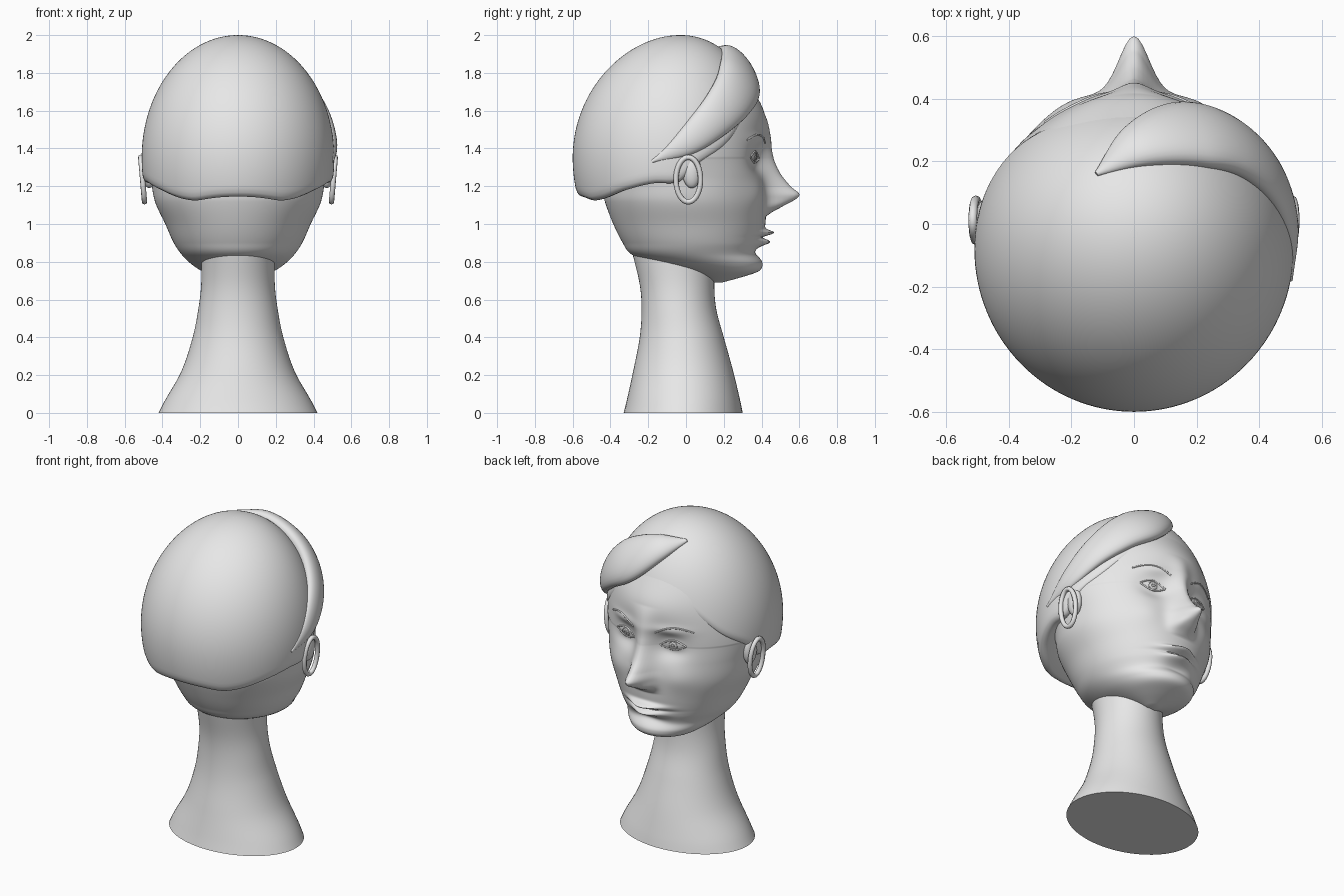
import bpy, bmesh, math
from mathutils import Vector

cube = bpy.data.objects.get("Cube")
if cube:
    bpy.data.objects.remove(cube, do_unlink=True)

grey = bpy.data.materials.new("plain_grey")
grey.use_nodes = True
grey.diffuse_color = (0.8, 0.8, 0.8, 1)
grey.node_tree.nodes["Principled BSDF"].inputs["Base Color"].default_value = (0.8, 0.8, 0.8, 1)


# ---------- helpers ----------
def smooth(obj, angle=50):
    bpy.ops.object.select_all(action='DESELECT')
    obj.select_set(True)
    bpy.context.view_layer.objects.active = obj
    bpy.ops.object.shade_smooth_by_angle(angle=math.radians(angle))


def table(rows, t):
    """Smooth interpolation through rows of (t, value, value...)."""
    t = min(max(t, rows[0][0]), rows[-1][0])
    i = 0
    while i < len(rows) - 2 and t > rows[i + 1][0]:
        i += 1

    def slope(j, c):
        a, b = rows[max(j - 1, 0)], rows[min(j + 1, len(rows) - 1)]
        return (b[c] - a[c]) / (b[0] - a[0])
    p, q = rows[i], rows[i + 1]
    h = q[0] - p[0]
    s = (t - p[0]) / h
    return [p[c] * (1 + 2 * s) * (1 - s) ** 2 + q[c] * s * s * (3 - 2 * s)
            + h * slope(i, c) * s * (1 - s) ** 2 - h * slope(i + 1, c) * s * s * (1 - s)
            for c in range(1, len(p))]


def loft(name, rings, angle=50):
    """Skin closed rings of equal size and cap both ends."""
    bm = bmesh.new()
    vs = [[bm.verts.new(p) for p in r] for r in rings]
    n = len(rings[0])
    for a, b in zip(vs, vs[1:]):
        for i in range(n):
            bm.faces.new((a[i], a[(i + 1) % n], b[(i + 1) % n], b[i]))
    bm.faces.new(vs[0][::-1])
    bm.faces.new(vs[-1])
    bmesh.ops.recalc_face_normals(bm, faces=bm.faces)
    me = bpy.data.meshes.new(name)
    bm.to_mesh(me)
    bm.free()
    me.materials.append(grey)
    obj = bpy.data.objects.new(name, me)
    bpy.context.collection.objects.link(obj)
    smooth(obj, angle)
    return obj


def tube(name, pts, radius, closed=False):
    """Round wire through the points, turned into a mesh."""
    cu = bpy.data.curves.new(name, 'CURVE')
    cu.dimensions = '3D'
    cu.bevel_depth = radius
    cu.bevel_resolution = 2
    cu.use_fill_caps = True
    sp = cu.splines.new('POLY')
    sp.points.add(len(pts) - 1)
    for p, co in zip(sp.points, pts):
        p.co = (*co, 1)
    sp.use_cyclic_u = closed
    cu.materials.append(grey)
    obj = bpy.data.objects.new(name, cu)
    bpy.context.collection.objects.link(obj)
    bpy.ops.object.select_all(action='DESELECT')
    obj.select_set(True)
    bpy.context.view_layer.objects.active = obj
    bpy.ops.object.convert(target='MESH')
    smooth(bpy.context.view_layer.objects.active)


def angles(n):
    return [2 * math.pi * i / n for i in range(n)]


def bump(d, size):
    return math.exp(-(d / size) ** 2)


# ---------- skull shape shared by head and hair ----------
def dome(z):
    t = (z - 1.35) / 0.65
    k = math.sqrt(max(0, 1 - t * t))
    yc = -0.08 + (0.05 * t * t if t > 0 else 0)
    return 0.51 * k, yc, 0.52 * k, 0.5 * k


# z, half width, back y, front y
JAW = [(0.69, 0.03, 0.13, 0.19), (0.72, 0.12, 0.06, 0.30), (0.75, 0.19, -0.03, 0.385),
       (0.79, 0.25, -0.18, 0.405), (0.84, 0.30, -0.29, 0.385), (0.9, 0.34, -0.335, 0.40),
       (1.0, 0.385, -0.385, 0.42), (1.12, 0.44, -0.43, 0.425), (1.25, 0.465, -0.46, 0.42),
       (1.35, 0.50, -0.588, 0.412)]
NOSE = [(1.04, 0), (1.065, 0.035), (1.09, 0.08), (1.15, 0.175), (1.2, 0.13),
        (1.27, 0.08), (1.38, 0.045), (1.46, 0.03), (1.58, 0)]


def section(z):
    if z > 1.35:
        w, yc, b, f = dome(z)
        return w * 0.98, yc, b * 0.98, f * 0.985
    w, back, front = table(JAW, z)
    yc = (back + front) / 2
    return w, yc, yc - back, front - yc


def features(x, z):
    """Forward relief of the face."""
    x = abs(x)
    d = table(NOSE, z)[0] * bump(x, 0.065)
    d += 0.025 * bump(x - 0.055, 0.03) * bump(z - 1.1, 0.03)
    d += 0.03 * bump(x, 0.25) * bump(z - 1.58, 0.12)
    d += 0.012 * bump(x - 0.15, 0.1) * bump(z - 1.45, 0.03)
    d -= 0.045 * bump(x - 0.15, 0.09) * bump(z - 1.34, 0.07)
    d += 0.028 * bump(x - 0.165, 0.055) * bump(z - 1.35, 0.035)
    d += 0.015 * bump(x - 0.22, 0.1) * bump(z - 1.15, 0.08)
    d += 0.055 * bump(x, 0.1) * bump(z - 0.954, 0.016)
    d += 0.045 * bump(x, 0.09) * bump(z - 0.904, 0.018)
    d -= 0.012 * bump(x, 0.13) * bump(z - 0.93, 0.008)
    return d - 0.02 * bump(x, 0.1) * bump(z - 0.855, 0.025)


def face_point(x, z):
    w, yc, _, f = section(z)
    return Vector((x, yc + f * math.sqrt(1 - (x / w) ** 2) + features(x, z), z))


# ---------- head ----------
rings = []
for i in range(211):
    z = 0.69 + (1.9 - 0.69) * i / 210
    w, yc, b, f = section(z)
    ring = []
    for a in angles(200):
        c, s = math.cos(a), math.sin(a)
        k = min(max(s / 0.4, 0), 1)
        ring.append((w * c, yc + s * (f if s > 0 else b) + features(w * c, z) * k * k * (3 - 2 * k), z))
    rings.append(ring)
loft("head", rings)

# ---------- neck and flared foot: z, half width, back y, front y ----------
NECK = [(0, 0.42, -0.33, 0.30), (0.06, 0.39, -0.315, 0.288), (0.22, 0.30, -0.28, 0.25),
        (0.4, 0.24, -0.245, 0.20), (0.55, 0.21, -0.235, 0.16), (0.68, 0.195, -0.245, 0.15),
        (0.85, 0.195, -0.285, 0.16)]
rings = []
for i in range(41):
    z = 0.85 * i / 40
    w, back, front = table(NECK, z)
    rings.append([(w * math.cos(a), (back + front) / 2 + (front - back) / 2 * math.sin(a), z)
                  for a in angles(72)])
loft("neck", rings)

# ---------- hair cap: hairline height by direction (-1 back, 1 face) ----------
HAIRLINE = [(-1, 1.145), (-0.85, 1.125), (-0.5, 1.18), (-0.2, 1.215), (0.1, 1.225),
            (0.25, 1.3), (0.6, 1.42), (0.9, 1.6), (1, 1.64)]


def hair_point(a, z, scale=1.0):
    w, yc, b, f = dome(z)
    s = math.sin(a)
    return (w * math.cos(a) * scale, yc + s * (f if s > 0 else b) * scale, z)


RIM = [(0.8, 0.04), (0.9, 0.004), (0.95, 0), (0.98, 0.008), (0.994, 0.022)]
dirs = angles(128)
lines = [table(HAIRLINE, math.sin(a))[0] for a in dirs]
rings = [[hair_point(a, zb + up, sc) for a, zb in zip(dirs, lines)] for sc, up in RIM]
for i in range(60):
    ring = []
    for a, zb in zip(dirs, lines):
        low = math.asin((zb + 0.045 - 1.35) / 0.65)
        ring.append(hair_point(a, 1.35 + 0.65 * math.sin(low + (math.pi / 2 - 0.01 - low) * i / 59)))
    rings.append(ring)
loft("hair_cap", rings)

# ---------- swept fringe: position along, then x, y, z, half width, half thickness ----------
FRINGE = [(0, -0.12, 0.16, 1.93, 0.008, 0.008), (0.16, 0.02, 0.25, 1.88, 0.09, 0.05),
          (0.33, 0.18, 0.285, 1.78, 0.14, 0.065), (0.5, 0.32, 0.25, 1.68, 0.13, 0.06),
          (0.66, 0.43, 0.15, 1.56, 0.105, 0.05), (0.83, 0.49, 0, 1.43, 0.07, 0.035),
          (1, 0.495, -0.18, 1.33, 0.008, 0.012)]
rings = []
for i in range(61):
    u = i / 60
    x, y, z, w, t = table(FRINGE, u)
    p = Vector((x, y, z))
    ahead = Vector(table(FRINGE, u + 0.01)[:3]) - Vector(table(FRINGE, u - 0.01)[:3])
    out = Vector((x / 0.26, (y + 0.06) / 0.25, (z - 1.35) / 0.42)).normalized()
    side = ahead.cross(out).normalized()
    out = side.cross(ahead).normalized()
    rings.append([p + side * w * math.cos(a) + out * t * math.sin(a) for a in angles(28)])
loft("fringe", rings)

# ---------- crown pin hole ring ----------
tube("crown_ring", [(0.012 * math.cos(a), -0.03 + 0.012 * math.sin(a), 1.996)
                    for a in angles(20)], 0.004, True)

# ---------- paired details ----------
for side, sx in (("left", 1), ("right", -1)):
    # ear lobe and hoop earring
    rings = []
    for i in range(1, 20):
        v = math.pi * i / 20
        r = math.sin(v)
        rings.append([(sx * (0.47 + 0.035 * r * math.cos(a)), 0.03 + 0.05 * r * math.sin(a),
                       1.28 - 0.09 * math.cos(v)) for a in angles(24)])
    loft(side + "_ear", rings)
    tube(side + "_earring", [(sx * (0.505 + 0.01 * math.sin(a)), 0.012 + 0.065 * math.cos(a),
                              1.235 + 0.118 * math.sin(a)) for a in angles(48)], 0.014, True)

    # eyelids, iris, pupil and brow drawn on the face
    ts = [i / 24 for i in range(25)]
    for lid, rise in (("upper", 0.034), ("lower", -0.026)):
        tube(f"{side}_{lid}_lid", [face_point(sx * (0.09 + 0.15 * t),
                                              1.345 + 0.01 * t + rise * math.sin(math.pi * t))
                                   for t in ts], 0.005)
    for part, r in (("iris", 0.025), ("pupil", 0.009)):
        tube(f"{side}_{part}", [face_point(sx * (0.165 + r * math.cos(a)), 1.352 + r * math.sin(a))
                                for a in angles(24)], 0.003, True)
    tube(side + "_brow", [face_point(sx * (0.075 + 0.21 * t),
                                     1.43 + 0.015 * t + 0.035 * math.sin(math.pi * t))
                          for t in ts], 0.005)
